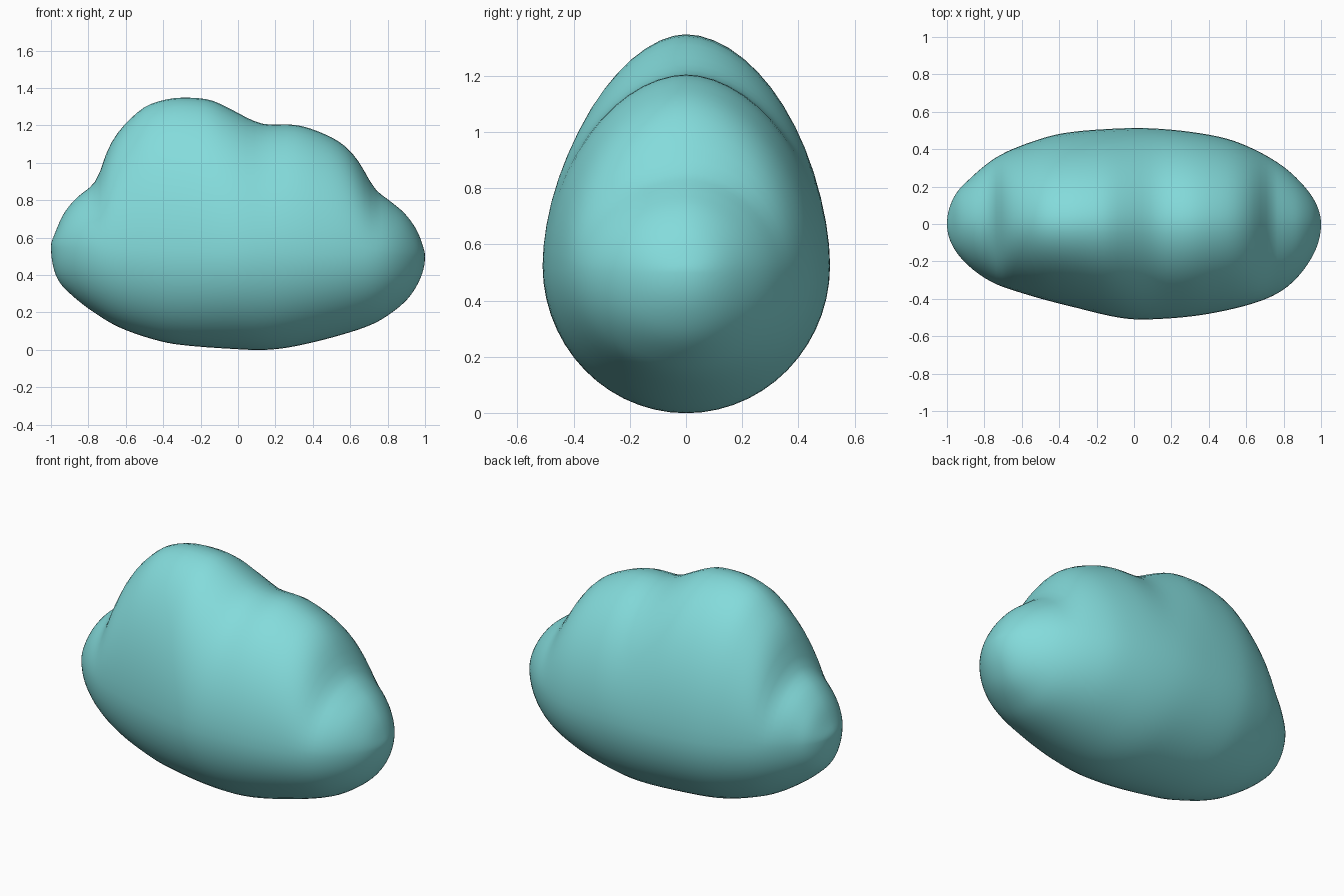
import bpy
import bmesh
import math

cube = bpy.data.objects.get("Cube")
if cube:
    bpy.data.objects.remove(cube, do_unlink=True)

# Outline profiles along x: crown with two puffs, underside, and half depth
CROWN = [(-1, .55), (-.98, .62), (-.93, .73), (-.865, .81), (-.78, .88),
         (-.745, .935), (-.70, 1.06), (-.66, 1.135), (-.60, 1.21),
         (-.495, 1.30), (-.375, 1.34), (-.27, 1.348), (-.147, 1.335),
         (-.045, 1.29), (.07, 1.23), (.147, 1.206), (.32, 1.20),
         (.47, 1.15), (.565, 1.094), (.635, 1.02), (.73, .865),
         (.80, .805), (.89, .73), (.955, .64), (.99, .55), (1, .50)]
UNDERSIDE = [(-1, .55), (-.97, .39), (-.875, .28), (-.77, .20), (-.645, .125),
             (-.49, .067), (-.335, .03), (0, .003), (.16, 0), (.32, .022),
             (.60, .094), (.73, .142), (.81, .19), (.905, .27),
             (.965, .36), (1, .50)]
FRONT_DEPTH = [(-1, 0), (-.95, .15), (-.77, .305), (-.58, .375), (-.32, .445),
               (-.05, .505), (.15, .507), (.40, .48), (.68, .41),
               (.82, .335), (.95, .18), (1, 0)]
BACK_DEPTH = [(-1, 0), (-.95, .165), (-.88, .24), (-.73, .36), (-.56, .435),
              (-.38, .485), (-.1, .51), (.12, .51), (.385, .48),
              (.56, .435), (.78, .32), (.92, .19), (1, 0)]

SECTIONS, RING = 72, 56


def smooth_curve(points):
    """Cubic interpolation over the angle acos(-x), so the ends stay round."""
    t = [math.acos(-x) for x, _ in points]
    v = [p[1] for p in points]
    n = len(t)
    slope = []
    for i in range(n):
        a, b = max(i - 1, 0), min(i + 1, n - 1)
        slope.append((v[b] - v[a]) / (t[b] - t[a]))

    def value(angle):
        i = 0
        while i < n - 2 and angle > t[i + 1]:
            i += 1
        d = t[i + 1] - t[i]
        u = (angle - t[i]) / d
        return ((2*u**3 - 3*u**2 + 1) * v[i] + (u**3 - 2*u**2 + u) * d * slope[i]
                + (3*u**2 - 2*u**3) * v[i + 1] + (u**3 - u**2) * d * slope[i + 1])
    return value


crown, underside = smooth_curve(CROWN), smooth_curve(UNDERSIDE)
front, back = smooth_curve(FRONT_DEPTH), smooth_curve(BACK_DEPTH)


def section_point(angle, phi):
    """Point on the egg-shaped cross-section at one station along x."""
    x = -math.cos(angle)
    mid = .525 - .025 * x
    c, s = math.cos(phi), math.sin(phi)
    depth = back(angle) if c > 0 else front(angle)
    if s > 0:
        # slightly pinched upper half
        power = 2 / 1.87
        height = crown(angle) - mid
    else:
        power = 1
        height = mid - underside(angle)
    y = math.copysign(abs(c) ** power, c) * depth
    z = mid + math.copysign(abs(s) ** power, s) * height
    return x, y, z


# Cloud body: cross-sections joined between two end points
bm = bmesh.new()
left_tip = bm.verts.new((-1, 0, .55))
right_tip = bm.verts.new((1, 0, .50))
rings = [[bm.verts.new(section_point(math.pi * i / SECTIONS, 2 * math.pi * j / RING))
          for j in range(RING)] for i in range(1, SECTIONS)]
for j in range(RING):
    k = (j + 1) % RING
    bm.faces.new((left_tip, rings[0][j], rings[0][k]))
    bm.faces.new((right_tip, rings[-1][k], rings[-1][j]))
    for a, b in zip(rings, rings[1:]):
        bm.faces.new((a[j], b[j], b[k], a[k]))
bmesh.ops.recalc_face_normals(bm, faces=bm.faces)
for face in bm.faces:
    face.smooth = True
mesh = bpy.data.meshes.new("cloud_body")
bm.to_mesh(mesh)
bm.free()
cloud = bpy.data.objects.new("cloud_body", mesh)
bpy.context.collection.objects.link(cloud)

# Pale turquoise colour
colour = (.23, .71, .71, 1)
mat = bpy.data.materials.new("pale_turquoise")
mat.use_nodes = True
mat.diffuse_color = colour
for node in mat.node_tree.nodes:
    if node.type == 'BSDF_PRINCIPLED':
        node.inputs["Base Color"].default_value = colour
mesh.materials.append(mat)
